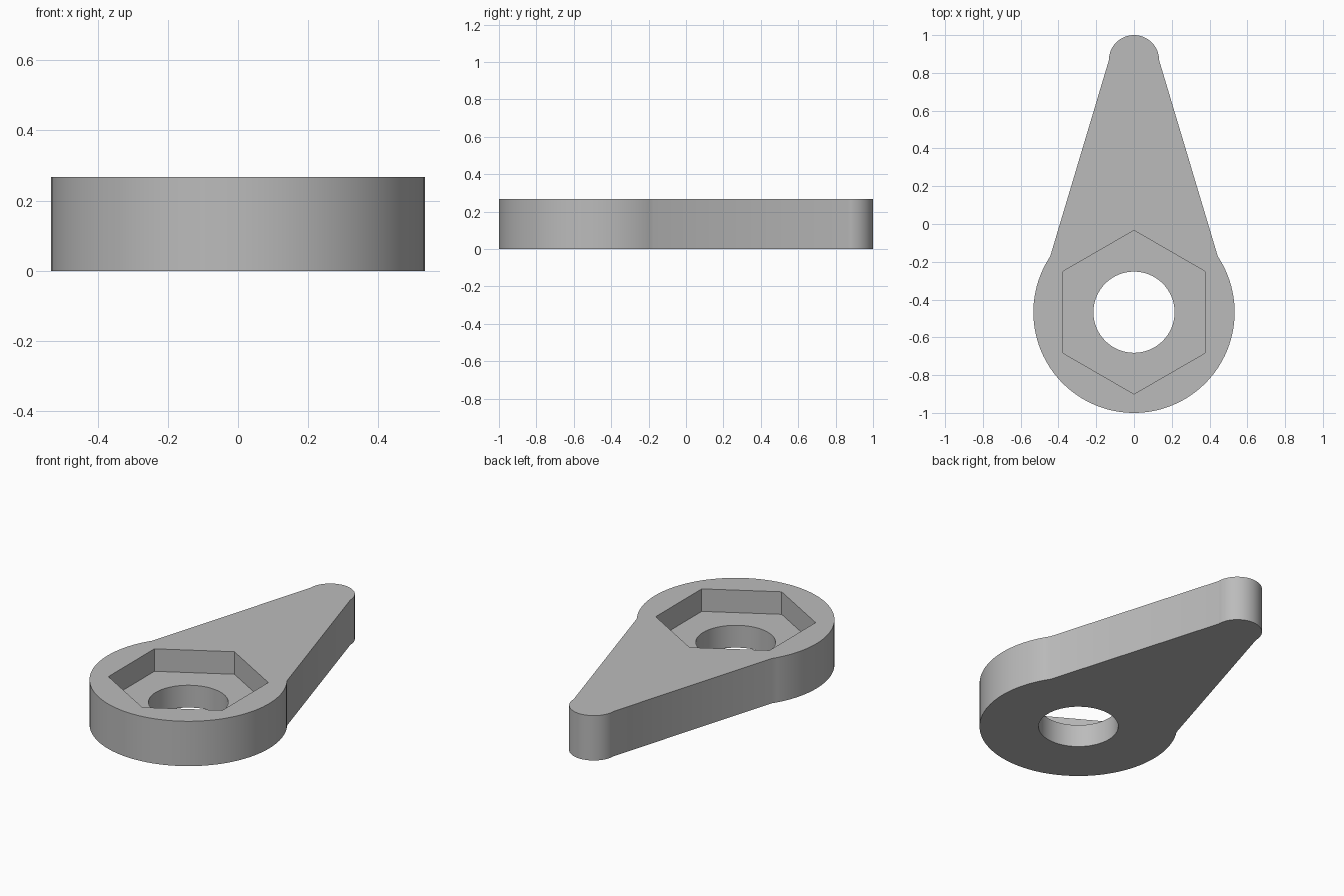
import bpy
import bmesh
from math import sin, cos, pi, radians, atan2

# Remove the default object
cube = bpy.data.objects.get("Cube")
if cube:
    bpy.data.objects.remove(cube, do_unlink=True)

HEIGHT = 0.267
HUB_Y, HUB_R = -0.467, 0.533
TIP_Y, TIP_R = 0.867, 0.133
JOIN = radians(33.6)          # where the straight flanks meet the hub
POCKET_FLOOR = 0.133


def arc(cy, radius, start, end, steps):
    """Points on an arc centred on x = 0."""
    angles = [start + (end - start) * i / steps for i in range(steps + 1)]
    return [(radius * cos(a), cy + radius * sin(a)) for a in angles]


def prism(name, outline, z0, z1):
    """Upright solid from a counter-clockwise outline."""
    bm = bmesh.new()
    base = bm.faces.new([bm.verts.new((x, y, z0)) for x, y in outline])
    top = bmesh.ops.extrude_face_region(bm, geom=[base])["geom"]
    verts = [v for v in top if isinstance(v, bmesh.types.BMVert)]
    bmesh.ops.translate(bm, verts=verts, vec=(0, 0, z1 - z0))
    bmesh.ops.recalc_face_normals(bm, faces=bm.faces)
    mesh = bpy.data.meshes.new(name)
    bm.to_mesh(mesh)
    bm.free()
    obj = bpy.data.objects.new(name, mesh)
    bpy.context.collection.objects.link(obj)
    return obj


def select_only(obj):
    bpy.ops.object.select_all(action="DESELECT")
    obj.select_set(True)
    bpy.context.view_layer.objects.active = obj


def cut(obj, cutter):
    """Subtract a cutter and discard it."""
    cutter.hide_render = True
    mod = obj.modifiers.new("cut", "BOOLEAN")
    mod.operation = "DIFFERENCE"
    mod.solver = "EXACT"
    mod.object = cutter
    select_only(obj)
    bpy.ops.object.modifier_apply(modifier=mod.name)
    bpy.data.objects.remove(cutter, do_unlink=True)


# Lever body: round tip, straight tapering flanks, large round hub
outline = arc(TIP_Y, TIP_R, 0, pi, 32)
outline += arc(HUB_Y, HUB_R, pi - JOIN, 2 * pi + JOIN, 80)
lever = prism("lever_body", outline, 0, HEIGHT)

# Hexagonal nut pocket with a corner on the centre line
hexagon = arc(HUB_Y, 0.433, pi / 2, 5 * pi / 2, 6)[:-1]
cut(lever, prism("nut_pocket_cutter", hexagon, POCKET_FLOOR, HEIGHT + 0.1))

# Round bolt hole right through
circle = arc(HUB_Y, 0.215, 0, 2 * pi, 64)[:-1]
cut(lever, prism("bolt_hole_cutter", circle, -0.1, HEIGHT + 0.2))

# Plain grey finish
grey = bpy.data.materials.new("plain_grey")
grey.use_nodes = True
colour = (0.5, 0.5, 0.5, 1)
grey.diffuse_color = colour
grey.node_tree.nodes["Principled BSDF"].inputs["Base Color"].default_value = colour
lever.data.materials.clear()
lever.data.materials.append(grey)
for face in lever.data.polygons:
    face.material_index = 0

# Smooth curved walls, crisp rims
select_only(lever)
bpy.ops.object.shade_smooth_by_angle(angle=radians(30))
